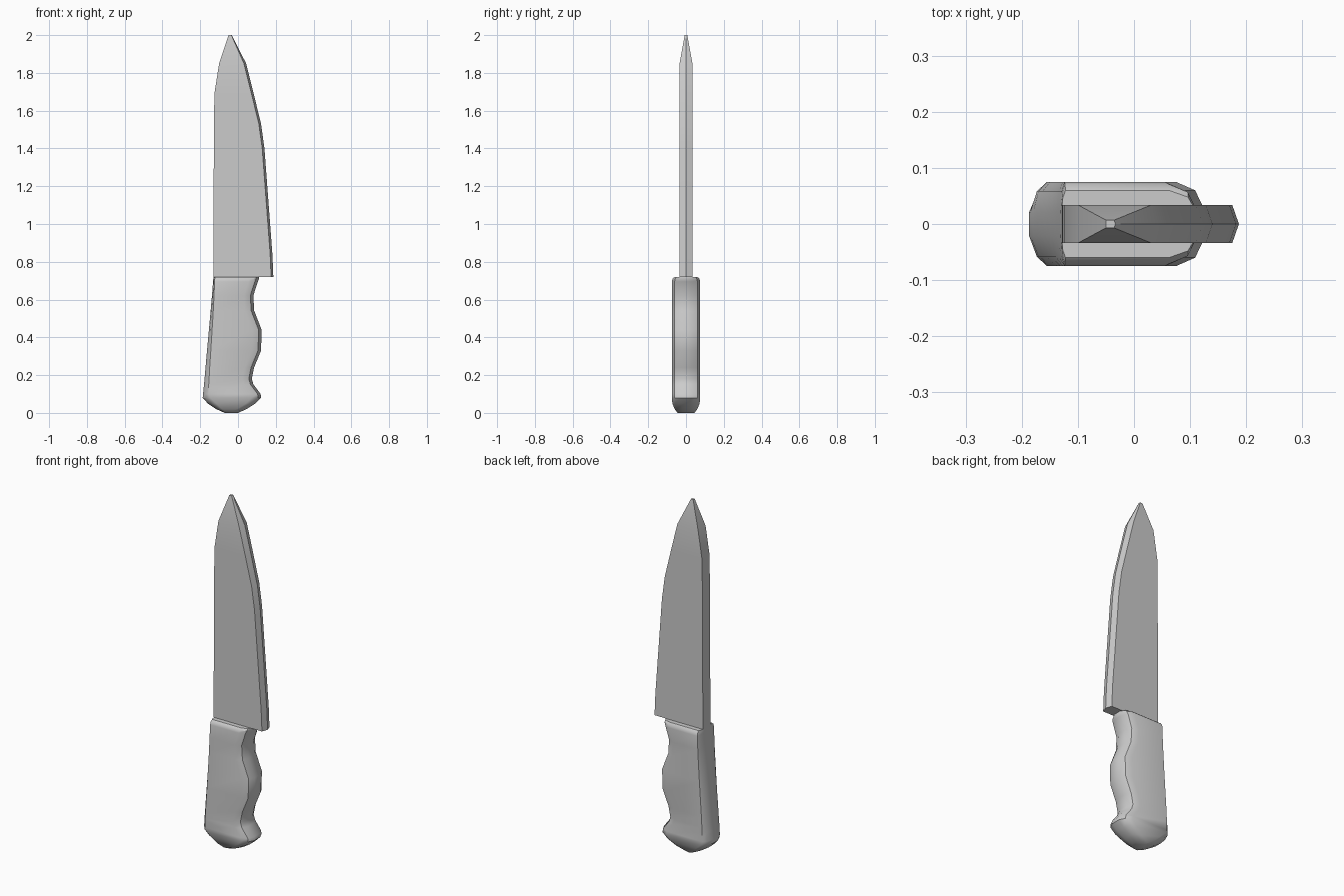
import bpy
import bmesh
from math import radians

cube = bpy.data.objects.get("Cube")
if cube:
    bpy.data.objects.remove(cube, do_unlink=True)

steel = bpy.data.materials.new("plain_grey")
steel.use_nodes = True
GREY = (0.6, 0.6, 0.6, 1)
steel.diffuse_color = GREY
steel.node_tree.nodes["Principled BSDF"].inputs["Base Color"].default_value = GREY


def loft(name, rings, angle):
    """Skin a stack of horizontal rings, cap both ends and shade."""
    bm = bmesh.new()
    loops = [[bm.verts.new(p) for p in ring] for ring in rings]
    for low, high in zip(loops, loops[1:]):
        n = len(low)
        for i in range(n):
            j = (i + 1) % n
            bm.faces.new((low[i], low[j], high[j], high[i]))
    bm.faces.new(loops[0][::-1])
    bm.faces.new(loops[-1])
    bmesh.ops.recalc_face_normals(bm, faces=bm.faces)
    mesh = bpy.data.meshes.new(name)
    bm.to_mesh(mesh)
    bm.free()
    mesh.materials.append(steel)
    obj = bpy.data.objects.new(name, mesh)
    bpy.context.collection.objects.link(obj)
    bpy.ops.object.select_all(action='DESELECT')
    obj.select_set(True)
    bpy.context.view_layer.objects.active = obj
    bpy.ops.object.shade_smooth_by_angle(angle=radians(angle))
    return obj


def blade_ring(z, back, edge, half):
    # Flat spine and sides, shallow ridge along the cutting edge
    shoulder = edge - 0.35 * half
    return [(back, -half, z), (shoulder, -half, z), (edge, 0, z),
            (shoulder, half, z), (back, half, z)]


def handle_ring(z, back, front, half, chamfer):
    # Rounded finger side at +x, chamfered spine at -x
    side = [(back, 0.28), (back + 0.4 * chamfer, 0.78), (back + chamfer, 1),
            (front - 0.05, 1), (front - 0.016, 0.8), (front, 0.35)]
    near = [(x, -half * w, z) for x, w in side]
    return near + [(x, -y, z) for x, y, z in reversed(near)]


# Blade: height, spine x, cutting edge x, half thickness
blade = [(0.72, -0.13, 0.187, 0.034), (0.84, -0.13, 0.182, 0.034),
         (1.4, -0.128, 0.14, 0.034), (1.53, -0.127, 0.122, 0.034),
         (1.69, -0.125, 0.083, 0.034), (1.85, -0.1, 0.043, 0.034),
         (2.0, -0.05, -0.033, 0.007)]
loft("blade", [blade_ring(*r) for r in blade], 20)

# Handle: height, spine x, finger side x, half thickness, spine chamfer
handle = [(0.0, -0.07, 0.0, 0.045, 0.012), (0.02, -0.115, 0.045, 0.06, 0.03),
          (0.05, -0.16, 0.092, 0.072, 0.045), (0.08, -0.187, 0.122, 0.075, 0.04),
          (0.1, -0.185, 0.12, 0.075, 0.03), (0.15, -0.18, 0.082, 0.075, 0.025),
          (0.18, -0.177, 0.073, 0.075, 0.024), (0.24, -0.172, 0.085, 0.075, 0.022),
          (0.33, -0.164, 0.122, 0.075, 0.02), (0.44, -0.154, 0.125, 0.075, 0.017),
          (0.54, -0.145, 0.086, 0.075, 0.014), (0.62, -0.138, 0.081, 0.075, 0.011),
          (0.695, -0.132, 0.105, 0.075, 0.008), (0.71, -0.131, 0.112, 0.071, 0.008),
          (0.72, -0.13, 0.112, 0.06, 0.008)]
loft("handle", [handle_ring(*r) for r in handle], 40)
